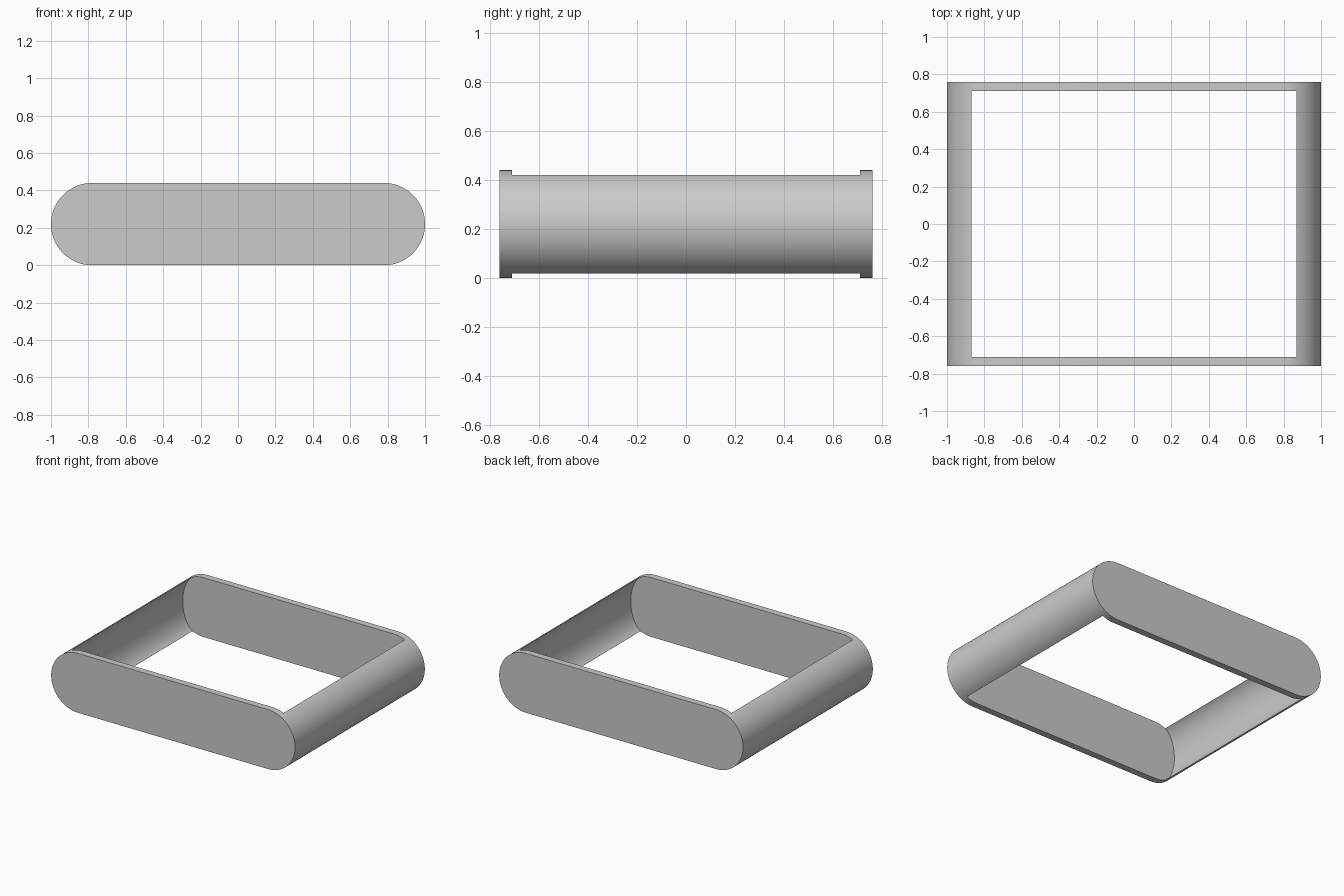
import bpy
import bmesh
import math

HALF_LENGTH, HALF_DEPTH, RADIUS = 1.0, 0.76, 0.22
WALL_Y, LIP_X = 0.71, 0.87          # inner faces of the plates, lips of the rails

cube = bpy.data.objects.get("Cube")
if cube:
    bpy.data.objects.remove(cube, do_unlink=True)

grey = bpy.data.materials.new("plain grey")
grey.use_nodes = True
colour = (0.6, 0.6, 0.6, 1.0)
grey.diffuse_color = colour
grey.node_tree.nodes["Principled BSDF"].inputs["Base Color"].default_value = colour


def both_ends(half):
    """Complete an outline of the +x end by turning it half round."""
    return half + [(-x, -z) for x, z in half]


def extrude_profile(name, outline, half_depth):
    """Extrude an x-z outline along y, centred on the middle height."""
    bm = bmesh.new()
    face = bm.faces.new([bm.verts.new((x, -half_depth, z + RADIUS)) for x, z in outline])
    new = bmesh.ops.extrude_face_region(bm, geom=[face])["geom"]
    verts = [v for v in new if isinstance(v, bmesh.types.BMVert)]
    bmesh.ops.translate(bm, vec=(0, 2 * half_depth, 0), verts=verts)
    bmesh.ops.recalc_face_normals(bm, faces=bm.faces)
    mesh = bpy.data.meshes.new(name)
    bm.to_mesh(mesh)
    bm.free()
    mesh.materials.append(grey)
    obj = bpy.data.objects.new(name, mesh)
    bpy.context.collection.objects.link(obj)
    return obj


def arc(cx, rx, rz, limit, steps):
    angles = [limit * (2 * i / steps - 1) for i in range(steps + 1)]
    return [(cx + rx * math.cos(a), rz * math.sin(a)) for a in angles]


# Outer body: a bar with fully rounded ends
body = arc(HALF_LENGTH - RADIUS, RADIUS, RADIUS, math.pi / 2, 48)
frame = extrude_profile("rounded_frame", both_ends(body), HALF_DEPTH)

# Opening: straight through between the lips, hollowed into both end rails
centre, reach = 0.83, 0.12
limit = math.acos((LIP_X - centre) / reach)
hollow = arc(centre, reach, 0.2 / math.sin(limit), limit, 32)
opening = [(LIP_X, -0.5)] + hollow + [(LIP_X, 0.5)]
cutter = extrude_profile("opening_cutter", both_ends(opening), WALL_Y)

cut = frame.modifiers.new("opening", "BOOLEAN")
cut.operation = "DIFFERENCE"
cut.solver = "EXACT"
cut.object = cutter

bpy.ops.object.select_all(action="DESELECT")
frame.select_set(True)
bpy.context.view_layer.objects.active = frame
bpy.ops.object.modifier_apply(modifier=cut.name)
bpy.data.objects.remove(cutter, do_unlink=True)
bpy.ops.object.shade_smooth_by_angle(angle=math.radians(30))
